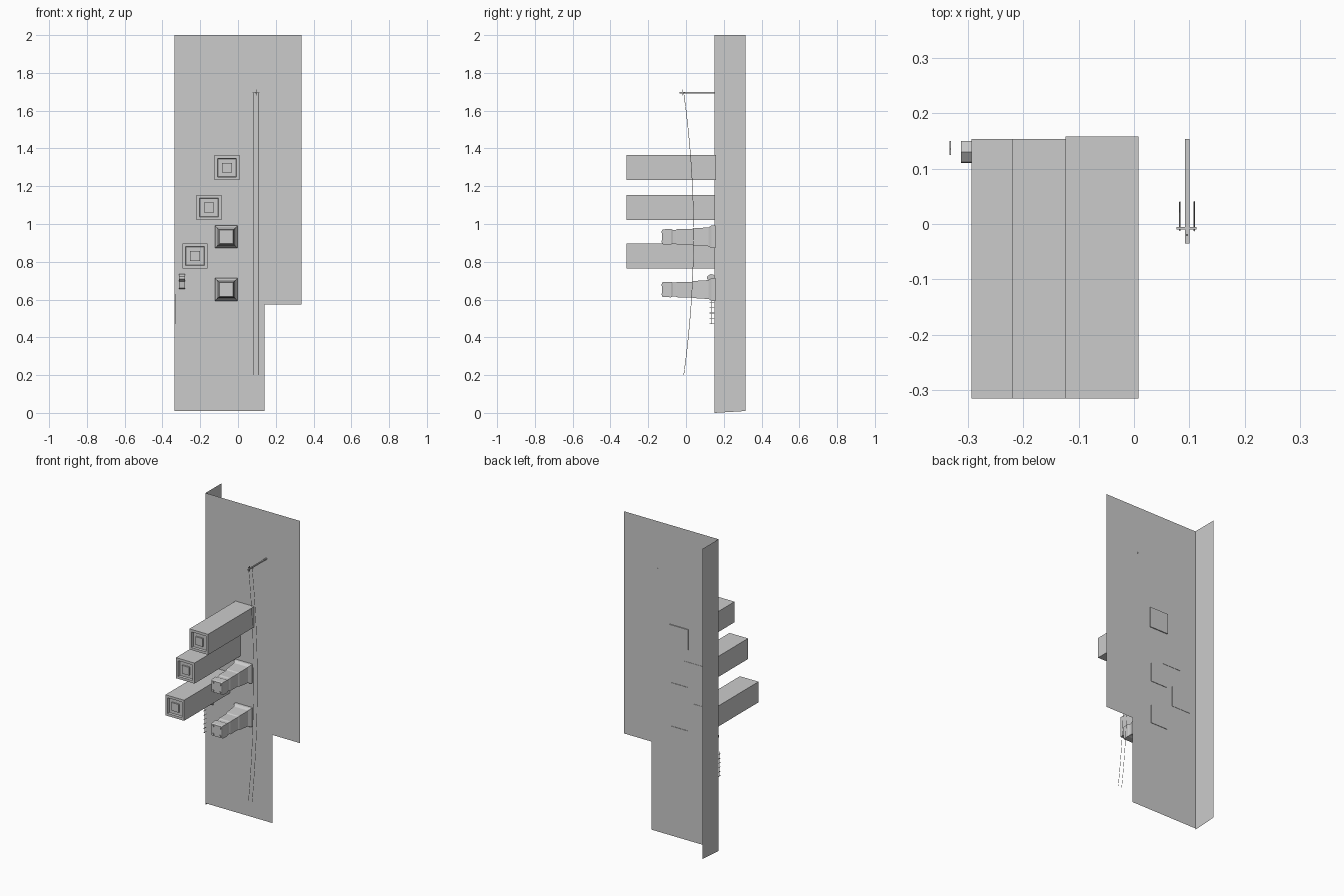
import bpy

if "Cube" in bpy.data.objects:
    bpy.data.objects.remove(bpy.data.objects["Cube"])

def mesh_object(name, verts, faces):
    me = bpy.data.meshes.new(name)
    me.from_pydata(verts, [], faces)
    me.update()
    ob = bpy.data.objects.new(name, me)
    bpy.context.collection.objects.link(ob)
    return ob

def box(name, x0, x1, y0, y1, z0, z1):
    v = [(x, y, z) for x in (x0, x1) for y in (y0, y1) for z in (z0, z1)]
    f = [(0, 1, 3, 2), (4, 6, 7, 5), (0, 4, 5, 1), (2, 3, 7, 6), (0, 2, 6, 4), (1, 5, 7, 3)]
    return mesh_object(name, v, f)

def square_loft(name, cx, cz, rings):
    """Square sections along y; rings = (y, half width) from front to back."""
    v, f = [], []
    for y, h in rings:
        v += [(cx - h, y, cz - h), (cx + h, y, cz - h), (cx + h, y, cz + h), (cx - h, y, cz + h)]
    for i in range(len(rings) - 1):
        for k in range(4):
            a, b = i * 4 + k, i * 4 + (k + 1) % 4
            f.append((a, a + 4, b + 4, b))
    n = len(v)
    f += [(0, 1, 2, 3), (n - 1, n - 2, n - 3, n - 4)]
    return mesh_object(name, v, f)

def tube(name, pts, radius, sides_res=0):
    cu = bpy.data.curves.new(name, 'CURVE')
    cu.dimensions = '3D'
    cu.bevel_depth = radius
    cu.bevel_resolution = sides_res
    cu.use_fill_caps = True
    sp = cu.splines.new('POLY')
    sp.points.add(len(pts) - 1)
    for p, co in zip(sp.points, pts):
        p.co = (*co, 1)
    ob = bpy.data.objects.new(name, cu)
    bpy.context.collection.objects.link(ob)
    return ob

# Thin wall sheet with stepped lower corner, and its return side
WALL = 0.152
outline = [(-0.337, 0.01), (0.139, 0.01), (0.139, 0.575), (0.335, 0.575), (0.335, 2), (-0.337, 2)]
mesh_object("wall_front", [(x, WALL, z) for x, z in outline], [range(6)])
mesh_object("wall_side", [(-0.337, WALL, 0), (-0.337, WALL, 2),
                          (-0.337, 0.315, 2), (-0.337, 0.315, 0.01)], [(0, 1, 2, 3)])

# Square beams with a stepped recess in the front end
for i, (x, z, back) in enumerate([(-0.058, 1.298, 0.158), (-0.154, 1.088, 0.154), (-0.228, 0.83, 0.154)]):
    square_loft(f"beam_{i + 1}", x, z,
                [(-0.303, 0.026), (-0.303, 0.047), (-0.315, 0.05), (-0.315, 0.066), (back, 0.066)])
    square_loft(f"beam_core_{i + 1}", x, z, [(-0.312, 0.026), (-0.30, 0.026)])

# Stepped sockets with flange and four studs
profile = [(-0.127, 0.036), (-0.12, 0.04), (-0.08, 0.041), (-0.07, 0.037), (-0.055, 0.037),
           (-0.045, 0.041), (0.03, 0.041), (0.038, 0.045), (0.12, 0.05), (0.135, 0.06), (0.155, 0.06)]
for i, z in enumerate((0.932, 0.653)):
    square_loft(f"socket_{i + 1}", -0.062, z, profile)
    for sx in (-1, 1):
        for sz in (-1, 1):
            square_loft(f"socket_stud_{i + 1}", -0.062 + sx * 0.025, z + sz * 0.025,
                        [(-0.13, 0.005), (-0.12, 0.005)])

# Small wall bracket: side profile extruded in x
side = [(0.15, 0.655), (0.137, 0.66), (0.132, 0.695), (0.11, 0.71), (0.112, 0.722), (0.13, 0.735), (0.15, 0.73)]
n = len(side)
mesh_object("bracket", [(x, y, z) for x in (-0.313, -0.28) for y, z in side],
            [tuple(range(n)), tuple(range(2 * n - 1, n - 1, -1))] +
            [(k, k + n, (k + 1) % n + n, (k + 1) % n) for k in range(n)])

# Little rung rack hanging beside the bracket
tube("rack_spine", [(-0.332, 0.136, 0.47), (-0.332, 0.136, 0.63)], 0.0015)
for k in range(6):
    z = 0.473 + k * 0.028
    box("rack_rung", -0.333, -0.331, 0.125, 0.15, z - 0.0015, z + 0.0015)

# Rod with crossbar and two hanging sagging lines
box("rod", 0.092, 0.1, -0.035, 0.154, 1.691, 1.699)
box("rod_crossbar", 0.077, 0.113, -0.01, -0.005, 1.693, 1.697)
box("rod_post", 0.094, 0.098, -0.022, -0.018, 1.68, 1.712)
for x in (0.083, 0.109):
    pts = []
    for k in range(17):
        t = k / 16
        pts.append((x, -0.012 + 0.052 * 4 * t * (1 - t), 1.695 - 1.495 * t))
    tube("hanging_line", pts, 0.0013)
